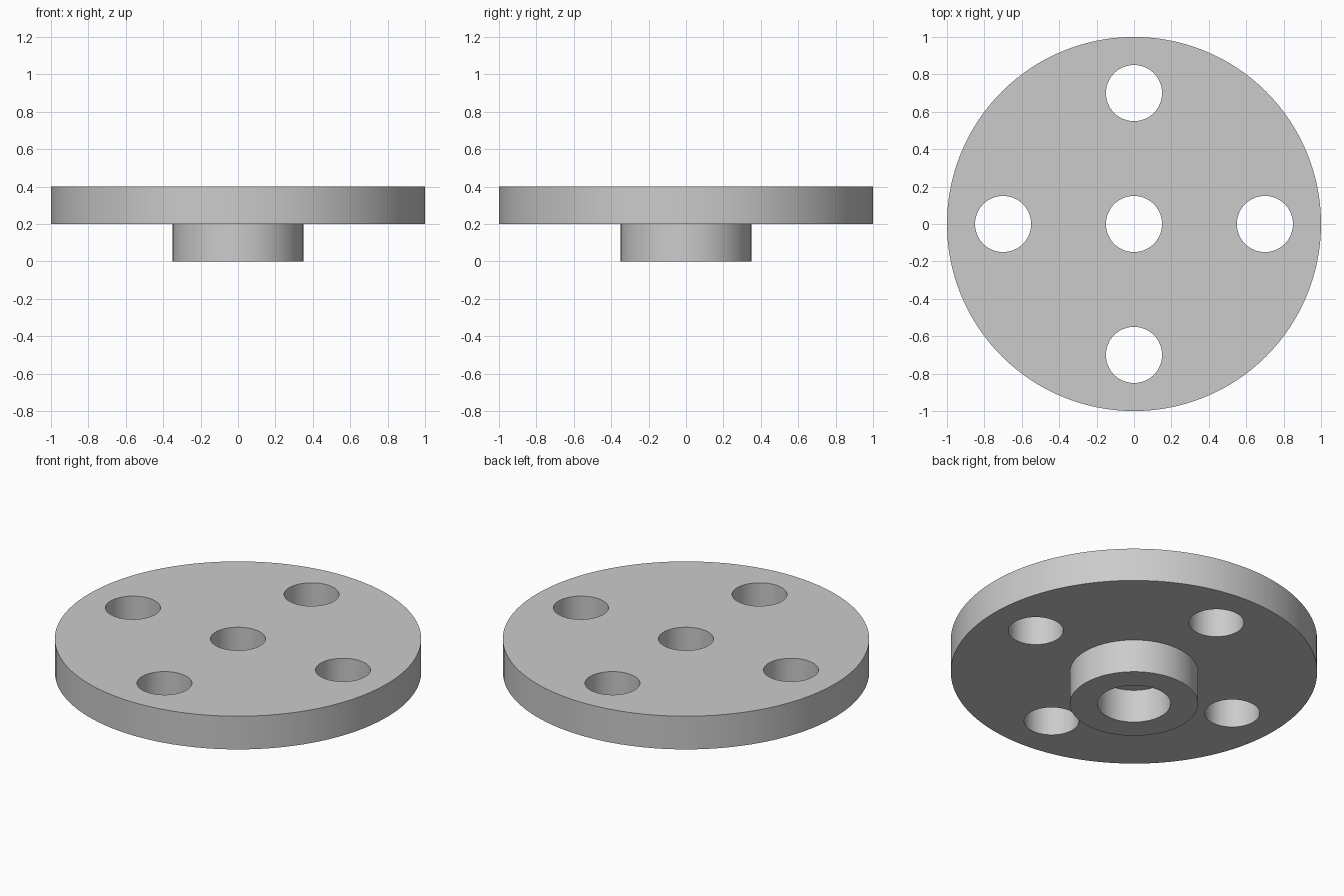
import bpy, bmesh, math
from mathutils import Matrix

if "Cube" in bpy.data.objects:
    bpy.data.objects.remove(bpy.data.objects["Cube"])

SEGMENTS = 128


def make_object(name, bm):
    bmesh.ops.recalc_face_normals(bm, faces=bm.faces[:])
    mesh = bpy.data.meshes.new(name)
    bm.to_mesh(mesh)
    bm.free()
    obj = bpy.data.objects.new(name, mesh)
    bpy.context.collection.objects.link(obj)
    return obj


# Flange disc with hub below: closed (radius, z) section turned about z.
# The centre bore widens to 0.2 inside the hub.
section = [(0.15, 0.4), (1.0, 0.4), (1.0, 0.2), (0.35, 0.2),
           (0.35, 0.0), (0.2, 0.0), (0.2, 0.2), (0.15, 0.2)]
bm = bmesh.new()
rings = []
for i in range(SEGMENTS):
    a = 2 * math.pi * i / SEGMENTS
    rings.append([bm.verts.new((r * math.cos(a), r * math.sin(a), z)) for r, z in section])
for i, ring in enumerate(rings):
    nxt = rings[(i + 1) % SEGMENTS]
    for j in range(len(section)):
        k = (j + 1) % len(section)
        bm.faces.new((ring[j], ring[k], nxt[k], nxt[j]))
flange = make_object("flange", bm)

# Four bolt holes on a circle of radius 0.7
bm = bmesh.new()
for i in range(4):
    place = Matrix.Rotation(i * math.pi / 2, 4, 'Z') @ Matrix.Translation((0.7, 0, 0.3))
    bmesh.ops.create_cone(bm, cap_ends=True, segments=64, radius1=0.15, radius2=0.15,
                          depth=0.4, matrix=place)
cutter = make_object("bolt_hole_cutter", bm)
cutter.hide_render = True

cut = flange.modifiers.new("bolt_holes", 'BOOLEAN')
cut.operation = 'DIFFERENCE'
cut.solver = 'EXACT'
cut.object = cutter
bpy.context.view_layer.objects.active = flange
flange.select_set(True)
bpy.ops.object.modifier_apply(modifier=cut.name)
bpy.data.objects.remove(cutter)

# Smooth round walls, crisp rims
bpy.ops.object.shade_smooth_by_angle(angle=math.radians(30))
